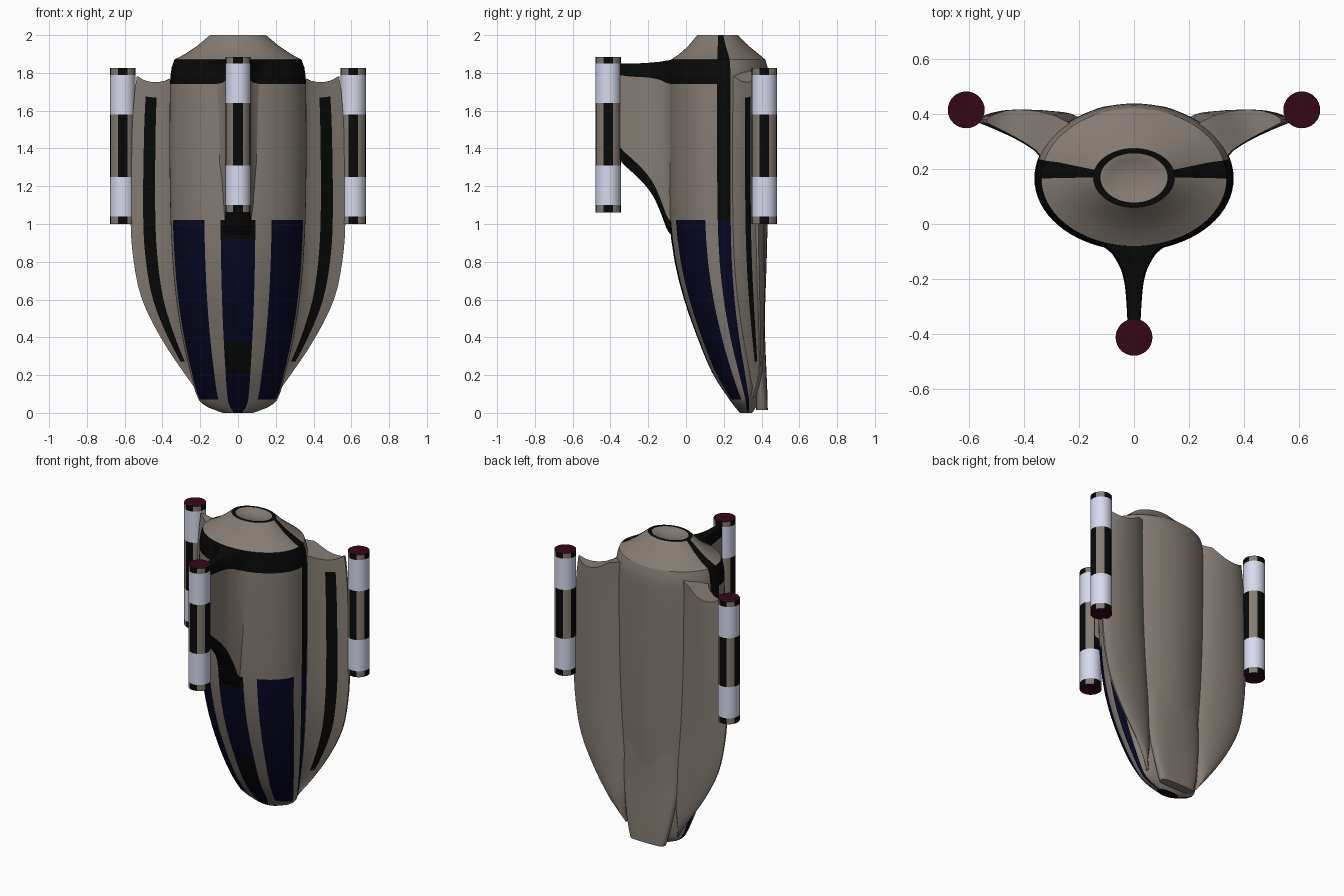
import bpy
from math import sin, cos, radians, pi, copysign

if "Cube" in bpy.data.objects:
    bpy.data.objects.remove(bpy.data.objects["Cube"])


def material(name, rgb):
    m = bpy.data.materials.new(name)
    m.diffuse_color = (*rgb, 1)
    m.use_nodes = True
    m.node_tree.nodes["Principled BSDF"].inputs["Base Color"].default_value = m.diffuse_color
    return m


MATS = [material("taupe", (0.235, 0.2, 0.172)),
        material("black", (0.002, 0.0025, 0.002)),
        material("navy", (0.002, 0.002, 0.018)),
        material("pale", (0.68, 0.7, 0.86)),
        material("maroon", (0.035, 0.002, 0.008))]
TAUPE, BLACK, NAVY, PALE, MAROON = range(5)


def loft(name, rings, paint=lambda i, j: TAUPE, caps=(TAUPE, TAUPE), angle=35):
    """Skin a stack of equal-length closed rings; paint(row, column) picks the colour."""
    n = len(rings[0])
    verts = [p for r in rings for p in r]
    faces, cols = [], []
    for i in range(len(rings) - 1):
        for j in range(n):
            k = (j + 1) % n
            faces.append((i * n + j, i * n + k, (i + 1) * n + k, (i + 1) * n + j))
            cols.append(paint(i, j))
    # close both ends with strips of quads running across the ring
    for base, col in zip((0, len(verts) - n), caps):
        for j in range(n // 2 - 1):
            faces.append((base + j, base + j + 1, base + n - 2 - j, base + n - 1 - j))
            cols.append(col)
    me = bpy.data.meshes.new(name)
    me.from_pydata(verts, [], faces)
    for m in MATS:
        me.materials.append(m)
    for p, c in zip(me.polygons, cols):
        p.material_index = c
    ob = bpy.data.objects.new(name, me)
    bpy.context.collection.objects.link(ob)
    bpy.ops.object.select_all(action='DESELECT')
    bpy.context.view_layer.objects.active = ob
    ob.select_set(True)
    bpy.ops.object.mode_set(mode='EDIT')
    bpy.ops.mesh.select_all(action='SELECT')
    bpy.ops.mesh.normals_make_consistent(inside=False)
    bpy.ops.object.mode_set(mode='OBJECT')
    bpy.ops.object.shade_smooth_by_angle(angle=radians(angle))
    return ob


def sample(table, z):
    """Smooth interpolation of table rows keyed by their first value."""
    z = min(max(z, table[0][0]), table[-1][0])
    i = max(k for k in range(len(table) - 1) if table[k][0] <= z)
    a, b = table[i], table[i + 1]
    p, q = table[max(i - 1, 0)], table[min(i + 2, len(table) - 1)]
    h = b[0] - a[0]
    t = (z - a[0]) / h
    out = []
    for c in range(1, len(a)):
        m0 = (b[c] - p[c]) / (b[0] - p[0]) * h
        m1 = (q[c] - a[c]) / (q[0] - a[0]) * h
        out.append((2*t**3 - 3*t*t + 1) * a[c] + (t**3 - 2*t*t + t) * m0
                   + (3*t*t - 2*t**3) * b[c] + (t**3 - t*t) * m1)
    return out


# Hull: z, half width, front y, widest y, back y
HULL = [(0.00, 0.08, 0.285, 0.325, 0.35), (0.03, 0.16, 0.26, 0.32, 0.37),
        (0.07, 0.208, 0.23, 0.315, 0.385), (0.21, 0.252, 0.14, 0.28, 0.405),
        (0.40, 0.295, 0.06, 0.235, 0.414), (0.60, 0.327, -0.01, 0.20, 0.42),
        (0.80, 0.346, -0.06, 0.178, 0.427), (1.02, 0.357, -0.088, 0.168, 0.432),
        (1.30, 0.362, -0.095, 0.165, 0.436), (1.74, 0.36, -0.097, 0.165, 0.438),
        (1.82, 0.353, -0.093, 0.165, 0.434), (1.87, 0.337, -0.08, 0.165, 0.42)]
STEPS = [0, .01, .03, .05, .07, .11, .16, .21, .27, .33, .38, .45, .52, .6, .7, .8,
         .92, 1.02, 1.15, 1.3, 1.5, 1.65, 1.74, 1.79, 1.83, 1.87]
rows = [(z, *sample(HULL, z)) for z in STEPS]
# nose cone, black lip and shallow bowl on top
rows += [(1.9, .28, -.035, .167, .385), (1.94, .22, .01, .168, .335), (2.0, .148, .06, .17, .275),
         (2.0, .122, .078, .17, .257), (1.99, .09, .10, .17, .237),
         (1.98, .05, .135, .17, .205), (1.978, .01, .16, .17, .18)]


def hull_ring(row):
    z, rx, yf, cy, yb = row
    ring = []
    for k in range(72):
        t = radians(5 * k)
        c = cos(t)
        ring.append((rx * sin(t), cy - c * ((cy - yf) if c > 0 else (yb - cy)), z))
    return ring


def hull_paint(i, j):
    z = (rows[i][0] + rows[i + 1][0]) / 2
    a = 5 * j + 2.5
    a = min(a, 360 - a)
    if i >= len(STEPS) + 2:
        return BLACK if i == len(STEPS) + 2 else TAUPE
    if 90 < a < 103:
        return BLACK if z > 1.02 else NAVY
    if 1.74 < z < 1.87 and a < 90:
        return BLACK
    if a < 15 and z < 1.02:
        return BLACK if z < .01 or .21 < z < .38 or z > .92 else NAVY
    if 30 < a < 75 and .07 < z < 1.02:
        return NAVY
    return TAUPE


loft("hull", [hull_ring(r) for r in rows], hull_paint, (BLACK, TAUPE), 28)

# Side wings: z, tip x, tip y, rear y
TIP = [(0.08, .19, .35, .365), (0.2, .278, .385, .398), (0.4, .41, .386, .408),
       (0.6, .508, .38, .412), (0.8, .552, .374, .412), (1.0, .568, .37, .412),
       (1.5, .56, .368, .412), (1.7, .547, .368, .412), (1.82, .53, .368, .412)]
FRONT = [-.3, 0, .15, .3, .47, .6, .73, .86, .95, 1]
REAR = [(1, 0.2), (.93, .45), (.8, .72), (.63, .93), (.45, 1.0), (.27, .96), (.08, .82),
        (-.12, .55), (-.35, .0), (-.6, -1.2)]
TOP = [(-.6, 1.82), (-.1, 1.81), (.12, 1.775), (.4, 1.752), (.75, 1.757), (1, 1.785)]
Z_LOW, LEVELS = 0.08, 26


def wing_ring(s):
    ring = []
    for u, rear in [(u, None) for u in FRONT] + REAR:
        z = Z_LOW + (sample(TOP, u)[0] - Z_LOW) * s
        rx, yf, cy, yb = sample(HULL, z)
        tx, ty, ry = sample(TIP, z)
        root = rx * .9
        y0 = min(cy + .06, ty)
        if rear is None:
            y = y0 + (ty - y0) * (u if u < 0 else u ** .65)
        else:
            y = ty + .004 + rear * (ry - ty)
        ring.append((root + (tx - root) * u, y, z))
    return ring


def wing_paint(i, j):
    return BLACK if 4 <= j <= 5 and 3 <= i < LEVELS - 1 else TAUPE


levels = [k / LEVELS for k in range(LEVELS)] + [1]
levels[-2] = .952
wing = loft("side_wing", [wing_ring(s) for s in levels], wing_paint)
wing.modifiers.new("mirror", 'MIRROR')

# Front fin: y, half thickness, lower half thickness, bottom z, top z, upper black band
FIN = [(-.375, .023, .02, 1.37, 1.85, .06), (-.33, .025, .023, 1.315, 1.85, .065),
       (-.28, .028, .027, 1.27, 1.85, .07), (-.22, .034, .034, 1.21, 1.852, .075),
       (-.17, .046, .045, 1.14, 1.856, .085), (-.13, .066, .06, 1.05, 1.86, .10),
       (-.10, .088, .068, .97, 1.866, .12), (-.06, .15, .07, .92, 1.868, .13)]
fin_rings = []
for k in range(22):
    y = -.375 + .315 * k / 21
    w, wl, lo, hi, band = sample(FIN, y)
    side = [(wl * .75, lo), (wl * .95, lo + .015), (wl, lo + .07),
            (w * .7 + wl * .3, lo * .6 + hi * .4), (w, hi - band), (w, hi - .01), (w * .85, hi)]
    fin_rings.append([(x, y, z) for x, z in side] + [(-x, y, z) for x, z in reversed(side)])
loft("front_fin", fin_rings, lambda i, j: TAUPE if j in (2, 3, 9, 10) else BLACK)

# Tail skid flowing out of the lower back: z, half width, front y, back y
TAIL = [(.015, .125, .372, .433), (.1, .15, .365, .431), (.22, .175, .35, .426),
        (.4, .2, .32, .419), (.65, .2, .30, .417), (.85, .19, .30, .41)]


def tail_ring(z):
    w, yf, yb = sample(TAIL, z)
    e = .55 + .45 * min(z / .4, 1)      # boxy at the tip, oval higher up
    ring = []
    for k in range(32):
        c, s = cos(2 * pi * k / 32), sin(2 * pi * k / 32)
        ring.append((w * copysign(abs(c) ** e, c),
                     (yf + yb) / 2 + (yb - yf) / 2 * copysign(abs(s) ** e, s), z))
    return ring


loft("tail_skid", [tail_ring(.015 + .835 * k / 16) for k in range(17)])

# Striped cylinders on the fin and wing tips
BANDS = [0, .04, .25, .58, .79, .825]


def pod_paint(i, j):
    if i % 2:
        return PALE
    return BLACK if ((j + 2) // 4) % 2 == 0 else TAUPE


for name, x, y, z0 in (("front_pod", 0, -.412, 1.06), ("left_pod", -.61, .415, 1.0),
                       ("right_pod", .61, .415, 1.0)):
    loft(name, [[(x + .067 * cos(2 * pi * k / 32), y + .067 * sin(2 * pi * k / 32), z0 + b)
                 for k in range(32)] for b in BANDS], pod_paint, (MAROON, MAROON))
